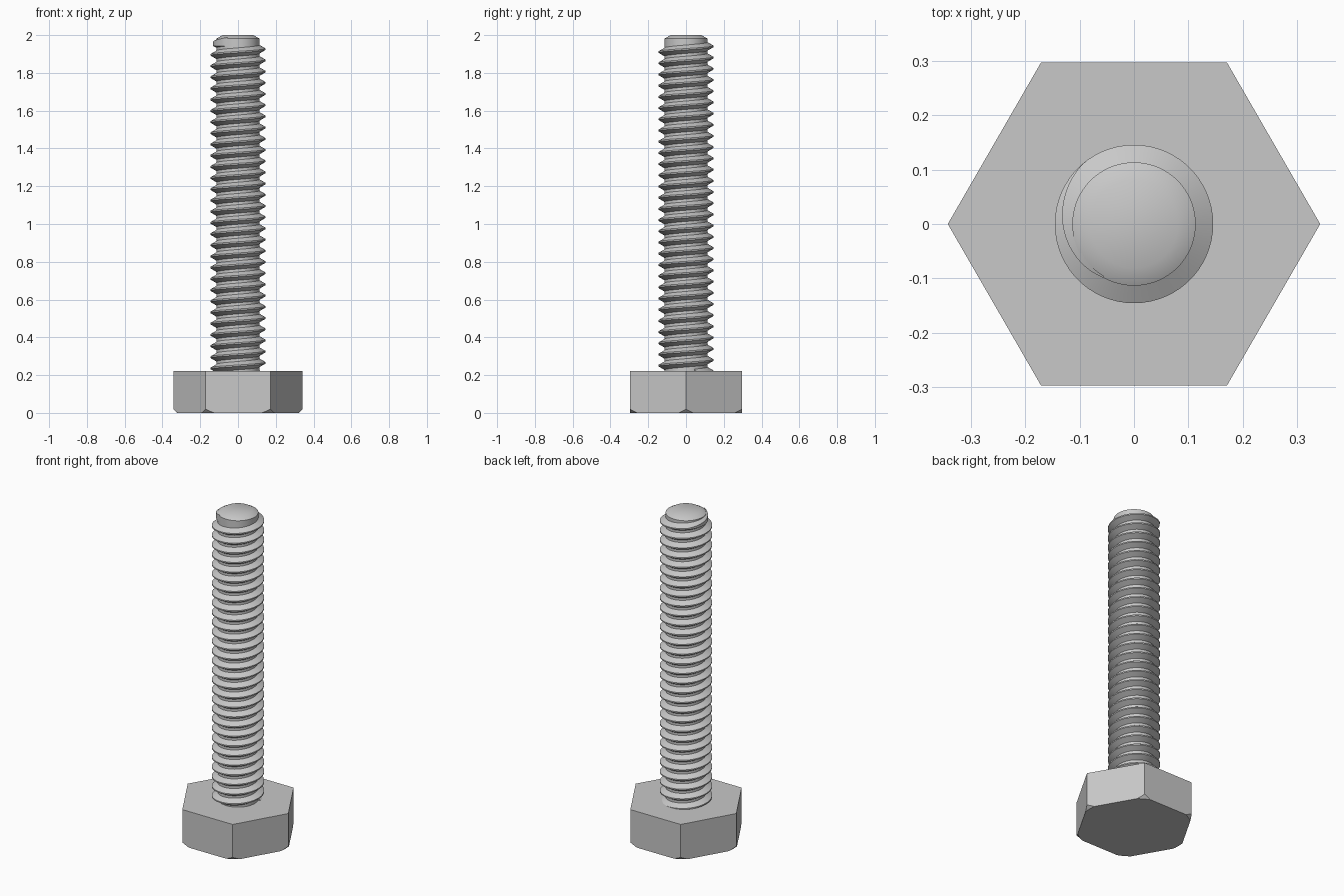
import bpy, bmesh
from math import cos, sin, pi, radians, tan, floor
from mathutils import Vector

if "Cube" in bpy.data.objects:
    bpy.data.objects.remove(bpy.data.objects["Cube"], do_unlink=True)

# Main sizes
PITCH = 0.0593
MAJOR, MINOR = 0.1455, 0.1133
HEAD_TOP, HEAD_R = 0.222, 0.342

steel = bpy.data.materials.new("grey_steel")
steel.use_nodes = True
GREY = (0.58, 0.58, 0.58, 1)
steel.diffuse_color = GREY
steel.node_tree.nodes["Principled BSDF"].inputs["Base Color"].default_value = GREY


def polar(r, a, z):
    return Vector((r * cos(a), r * sin(a), z))


def circle(r, z, sides):
    return [polar(r, 2 * pi * i / sides, z) for i in range(sides)]


def loft(rings):
    """Skin a row of closed sections and cap both ends."""
    bm = bmesh.new()
    rows = [[bm.verts.new(p) for p in ring] for ring in rings]
    n = len(rows[0])
    for a, b in zip(rows, rows[1:]):
        for i in range(n):
            j = (i + 1) % n
            bm.faces.new((a[i], a[j], b[j], b[i]))
    bm.faces.new(rows[0])
    bm.faces.new(rows[-1])
    return bm


def finish(bm, name):
    bmesh.ops.recalc_face_normals(bm, faces=bm.faces[:])
    mesh = bpy.data.meshes.new(name)
    bm.to_mesh(mesh)
    bm.free()
    mesh.materials.append(steel)
    ob = bpy.data.objects.new(name, mesh)
    bpy.context.collection.objects.link(ob)
    bpy.ops.object.select_all(action='DESELECT')
    ob.select_set(True)
    bpy.context.view_layer.objects.active = ob
    bpy.ops.object.shade_smooth_by_angle(angle=radians(30))
    return ob


# Hex head, its lower corners trimmed by a cone
head = loft([circle(HEAD_R, 0, 6), circle(HEAD_R, HEAD_TOP, 6)])
for corner in range(6):
    for d in (-6, -3, 0, 3, 6):
        a = radians(corner * 60 + d)
        cut = bmesh.ops.bisect_plane(
            head, geom=head.verts[:] + head.edges[:] + head.faces[:],
            plane_co=polar(0.322, a, 0), plane_no=polar(1, a, -1), clear_outer=True)
        edges = [e for e in cut["geom_cut"]
                 if isinstance(e, bmesh.types.BMEdge) and e.is_boundary]
        if edges:
            bmesh.ops.holes_fill(head, edges=edges, sides=0)
finish(head, "hex_head")

# Shank core with a chamfered tip
finish(loft([circle(MINOR, HEAD_TOP - 0.03, 96), circle(MINOR, 1.982, 96),
             circle(0.081, 2, 96)]), "shank_core")

# Right-hand thread ridge, its crest clipped away over the last third of a turn
STEPS = 60
BASE = MINOR - 0.003
end_turn = 245 / 360
first = floor((end_turn - 29.6) * STEPS)
last = floor(end_turn * STEPS)
fade_start = 130 / 360


def half_width(r):
    return PITCH / 16 + (MAJOR - r) * tan(radians(30))


sections = []
for s in range(first, last + 1):
    turn = s / STEPS
    fade = max(0, (turn - fade_start) / (end_turn - fade_start))
    crest = MAJOR + (MINOR - 0.001 - MAJOR) * fade
    z = 1.955 + PITCH * (turn - 0.5)
    a = 2 * pi * turn
    wb, wc = half_width(BASE), half_width(crest)
    sections.append([polar(BASE, a, z - wb), polar(crest, a, z - wc),
                     polar(crest, a, z + wc), polar(BASE, a, z + wb)])
finish(loft(sections), "thread_ridge")
